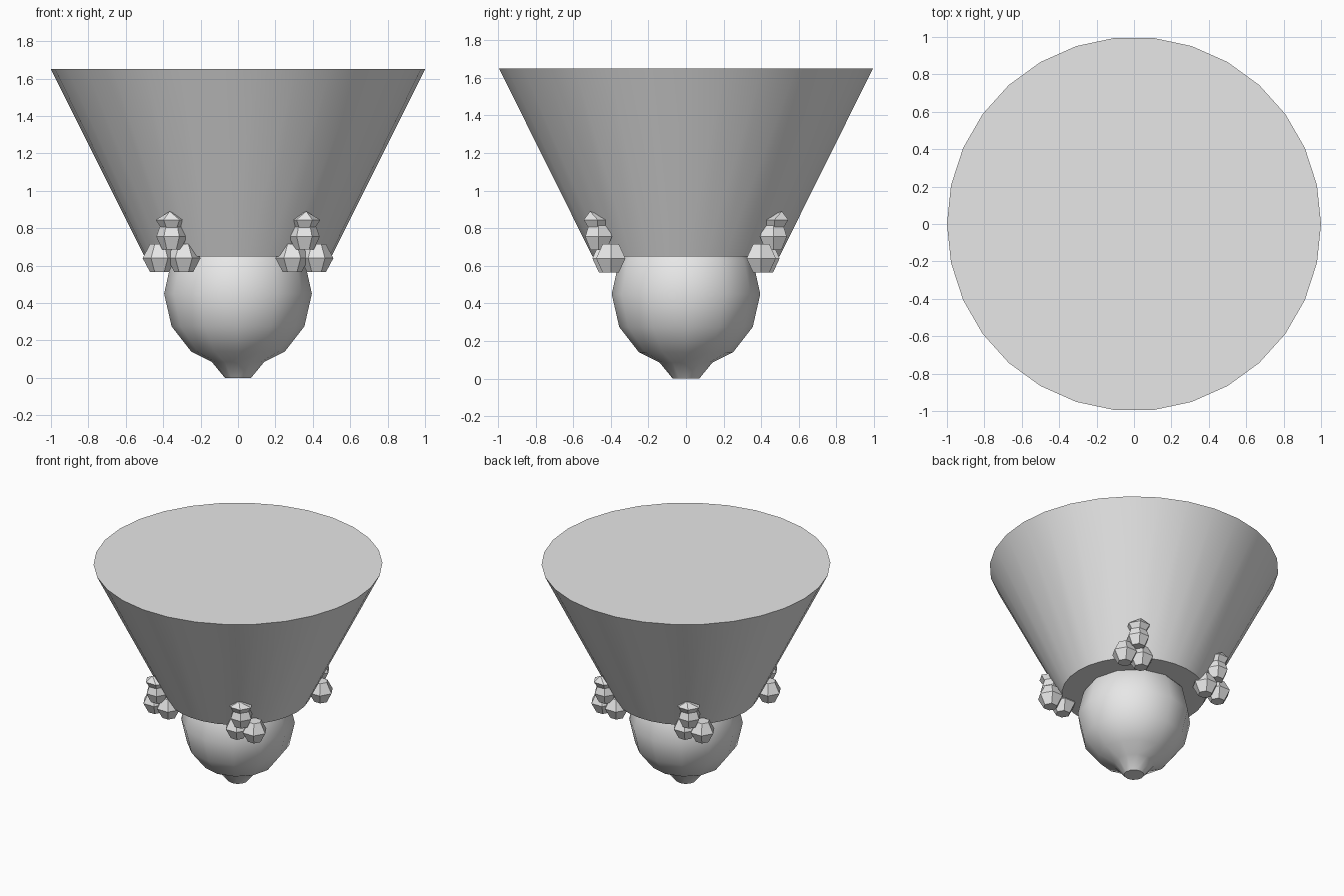
import bpy
import bmesh
from math import cos, sin, tau, radians

default_cube = bpy.data.objects.get("Cube")
if default_cube:
    bpy.data.objects.remove(default_cube, do_unlink=True)

GREY = (0.8, 0.8, 0.8, 1.0)
grey = bpy.data.materials.new("plain_grey")
grey.use_nodes = True
grey.diffuse_color = GREY
grey.node_tree.nodes["Principled BSDF"].inputs["Base Color"].default_value = GREY


def lathe(bm, profile, sides, centre=(0, 0, 0), tip=None):
    """Capped solid from (radius, z) rings listed bottom to top, with an optional apex."""
    cx, cy, cz = centre
    rings = [[bm.verts.new((cx + r * cos(tau * i / sides),
                            cy + r * sin(tau * i / sides), cz + z))
              for i in range(sides)] for r, z in profile]
    for low, high in zip(rings, rings[1:]):
        for i in range(sides):
            j = (i + 1) % sides
            bm.faces.new((low[i], low[j], high[j], high[i]))
    bm.faces.new(rings[0][::-1])
    if tip:
        apex = bm.verts.new(tip)
        for i in range(sides):
            bm.faces.new((rings[-1][i], rings[-1][(i + 1) % sides], apex))
    else:
        bm.faces.new(rings[-1])


def finish(name, bm, smooth_angle=None):
    bmesh.ops.recalc_face_normals(bm, faces=bm.faces)
    mesh = bpy.data.meshes.new(name)
    bm.to_mesh(mesh)
    bm.free()
    mesh.materials.append(grey)
    obj = bpy.data.objects.new(name, mesh)
    bpy.context.collection.objects.link(obj)
    if smooth_angle:
        bpy.ops.object.select_all(action="DESELECT")
        obj.select_set(True)
        bpy.context.view_layer.objects.active = obj
        bpy.ops.object.shade_smooth_by_angle(angle=radians(smooth_angle))
    return obj


# Flared solid cone
bm = bmesh.new()
lathe(bm, [(0.5, 0.65), (1.0, 1.65)], 30)
finish("flared_cone", bm, 30)

# Round bulb with a small nozzle at the bottom
bm = bmesh.new()
lathe(bm, [(0.07, 0), (0.14, 0.085), (0.25, 0.14), (0.355, 0.275),
           (0.395, 0.45), (0.355, 0.63), (0.25, 0.76)], 12)
finish("bulb", bm, 35)

# Four faceted clusters around the rim, mirrored about both axes
LOBE = [(0.05, -0.075), (0.09, 0), (0.05, 0.075)]
SMALL_LOBE = [(0.05, -0.07), (0.082, 0), (0.055, 0.075)]
CROWN = [(0.045, -0.06), (0.085, 0)]

for side, sx in (("left", 1), ("right", -1)):
    for end, sy in (("front", -1), ("back", 1)):
        bm = bmesh.new()
        lathe(bm, LOBE, 6, (0.42 * sx, 0.4 * sy, 0.64))
        lathe(bm, LOBE, 6, (0.29 * sx, 0.42 * sy, 0.64))
        lathe(bm, SMALL_LOBE, 6, (0.355 * sx, 0.465 * sy, 0.755))
        lathe(bm, CROWN, 6, (0.355 * sx, 0.47 * sy, 0.845),
              tip=(0.365 * sx, 0.51 * sy, 0.89))
        finish(f"{end}_{side}_cluster", bm)
